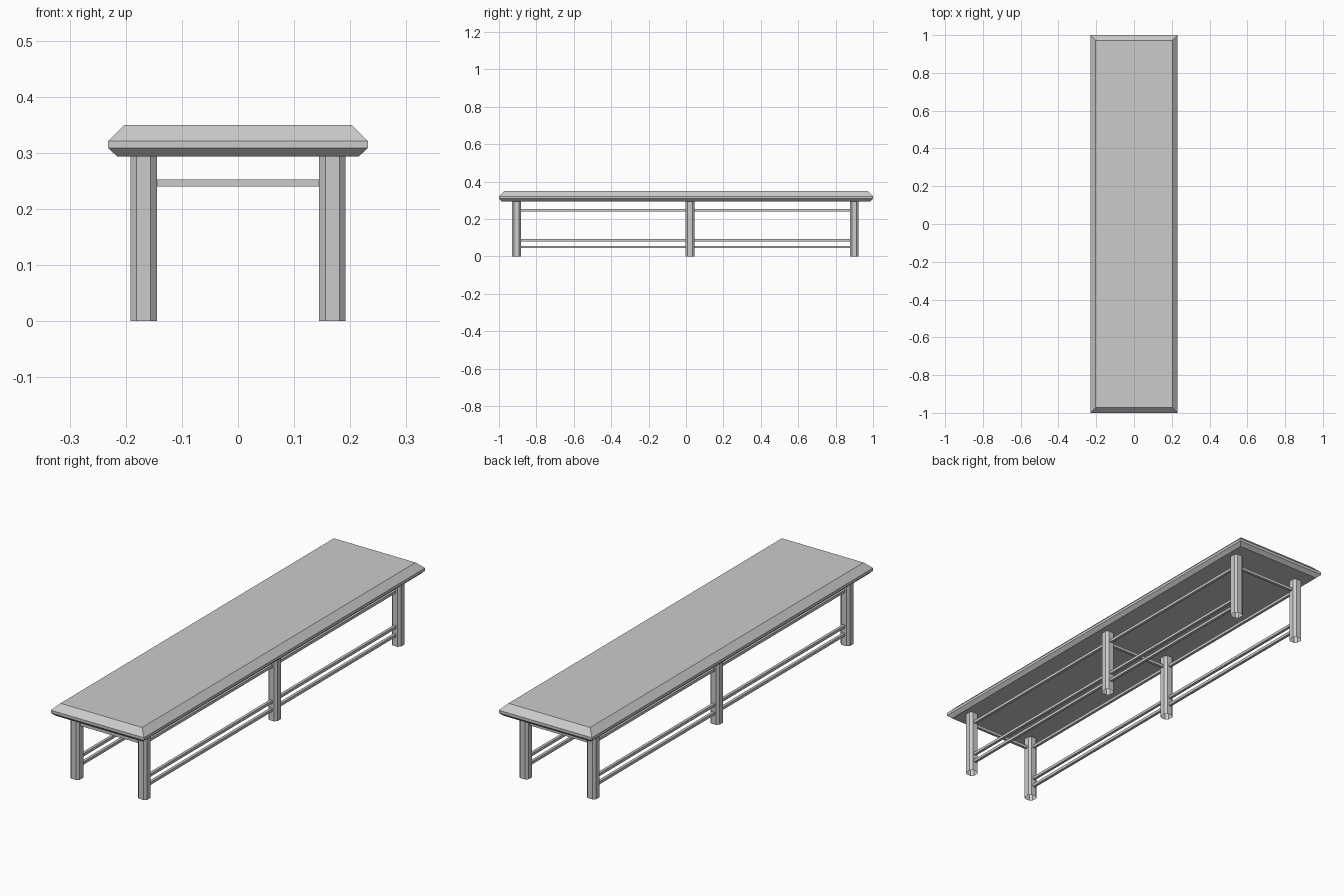
import bpy
import bmesh

cube = bpy.data.objects.get("Cube")
if cube:
    bpy.data.objects.remove(cube, do_unlink=True)

grey = bpy.data.materials.new("plain_grey")
grey.use_nodes = True
COLOUR = (0.6, 0.6, 0.6, 1)
grey.diffuse_color = COLOUR
grey.node_tree.nodes["Principled BSDF"].inputs["Base Color"].default_value = COLOUR


def make_object(name, bm):
    bmesh.ops.recalc_face_normals(bm, faces=bm.faces)
    mesh = bpy.data.meshes.new(name)
    bm.to_mesh(mesh)
    bm.free()
    mesh.materials.append(grey)
    obj = bpy.data.objects.new(name, mesh)
    bpy.context.collection.objects.link(obj)
    return obj


def loft(name, rings, cap=True):
    """Bridge stacked outlines, optionally closing both ends."""
    bm = bmesh.new()
    loops = [[bm.verts.new(p) for p in ring] for ring in rings]
    n = len(loops[0])
    for low, high in zip(loops, loops[1:]):
        for i in range(n):
            j = (i + 1) % n
            bm.faces.new((low[i], low[j], high[j], high[i]))
    if cap:
        bm.faces.new(loops[0])
        bm.faces.new(loops[-1])
    return make_object(name, bm)


def rail(name, start, end, size=0.0125):
    """Square bar between two points along an axis."""
    bm = bmesh.new()
    bmesh.ops.create_cube(bm, size=1)
    for v in bm.verts:
        for k in range(3):
            span = max(abs(end[k] - start[k]), size)
            v.co[k] = (start[k] + end[k]) / 2 + v.co[k] * span
    return make_object(name, bm)


# Bevelled top: (inset, height) steps from underside to upper face
HALF_X, HALF_Y = 0.2315, 1.0
steps = [(0.016, 0.2935), (0, 0.3085), (0, 0.321), (0.028, 0.349)]
loft("table_top", [[(sx * (HALF_X - d), sy * (HALF_Y - d), z)
                    for sx, sy in ((-1, -1), (1, -1), (1, 1), (-1, 1))]
                   for d, z in steps])

# Hollow legs with chamfered corners
LEG_X, HALF, FLAT = 0.168, 0.0232, 0.0125
LEG_YS = {"front": -0.906, "middle": 0.021, "back": 0.899}
outline = [(-FLAT, -HALF), (FLAT, -HALF), (HALF, -FLAT), (HALF, FLAT),
           (FLAT, HALF), (-FLAT, HALF), (-HALF, FLAT), (-HALF, -FLAT)]
SIDES = (("left", 1), ("right", -1))
for place, y in LEG_YS.items():
    for side, s in SIDES:
        loft(f"{place}_{side}_leg",
             [[(s * LEG_X + px, y + py, z) for px, py in outline]
              for z in (0, 0.2935)], cap=False)
    # Cross rail joining each pair of legs
    reach = LEG_X - HALF
    rail(f"{place}_cross_rail", (-reach, y, 0.246), (reach, y, 0.246))

# Long side rails between neighbouring legs
ys = list(LEG_YS.values())
for side, s in SIDES:
    for bay, y0, y1 in (("front", ys[0], ys[1]), ("back", ys[1], ys[2])):
        for level, z in (("upper", 0.247), ("middle", 0.087), ("lower", 0.05)):
            rail(f"{bay}_{side}_{level}_rail",
                 (s * LEG_X, y0 + HALF, z), (s * LEG_X, y1 - HALF, z))
